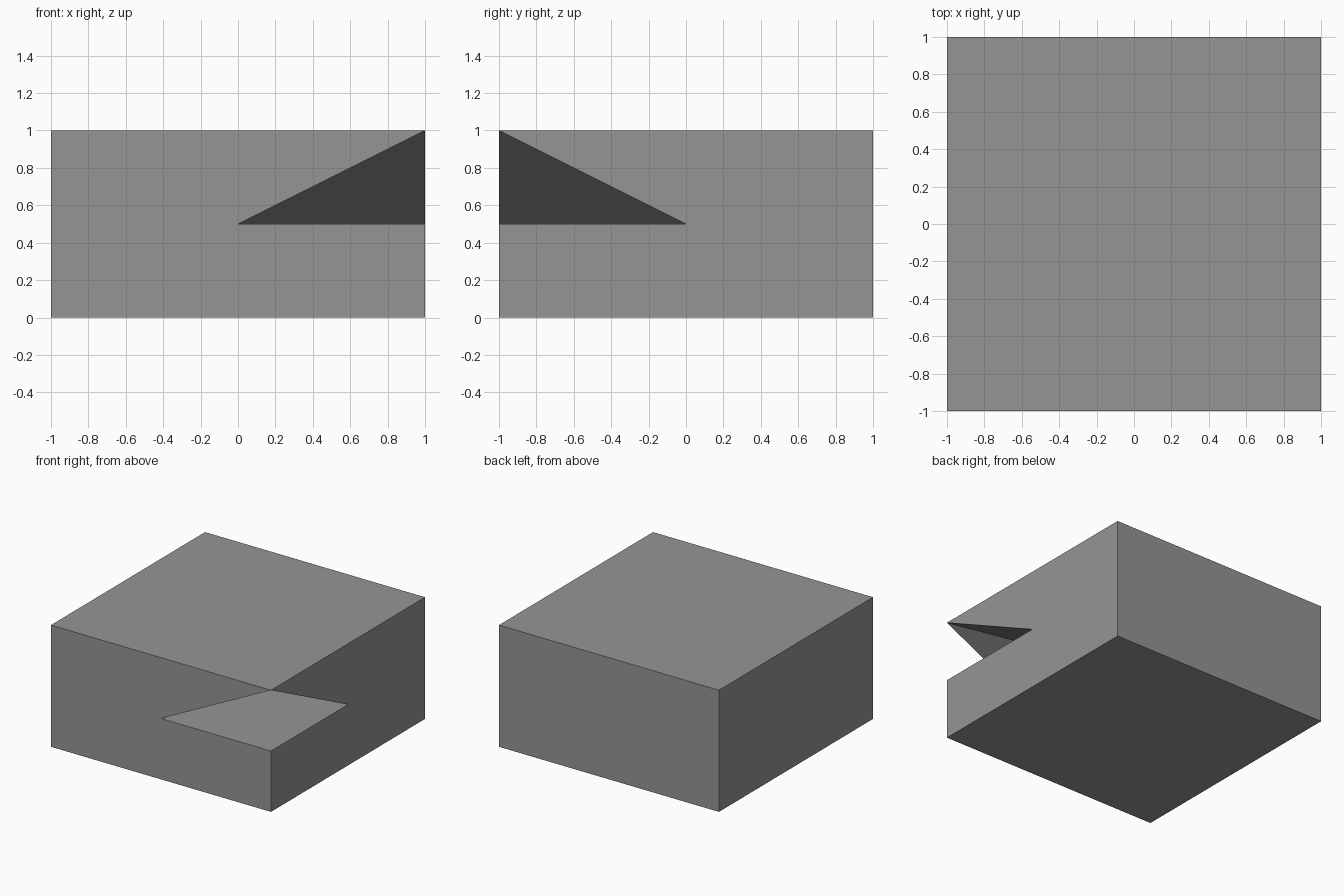
import bpy
import bmesh

if "Cube" in bpy.data.objects:
    bpy.data.objects.remove(bpy.data.objects["Cube"])

bm = bmesh.new()


def ring(points, z):
    return [bm.verts.new((x, y, z)) for x, y in points]


# Block corners, and the square shelf of the notch at half height
square = [(-1, -1), (1, -1), (1, 1), (-1, 1)]
b = ring(square, 0)
t = ring(square, 1)
corner, right, inner, left = ring([(1, -1), (1, 0), (0, 0), (0, -1)], 0.5)
apex = t[1]

faces = [
    # Plain outer faces: bottom, top, back, left
    b[::-1], t, (b[2], b[3], t[3], t[2]), (b[3], b[0], t[0], t[3]),
    # Front side around the notch opening
    (b[0], b[1], corner, left), (b[0], left, t[0]), (left, apex, t[0]),
    # Right side around the notch opening
    (b[1], b[2], right, corner), (b[2], t[2], right), (t[2], apex, right),
    # Pyramid notch: flat shelf and two overhanging slopes
    (corner, right, inner, left), (left, inner, apex), (inner, right, apex),
]
for f in faces:
    bm.faces.new(f)

# Merge the coplanar triangles' look: keep everything flat shaded
mesh = bpy.data.meshes.new("notched_block")
bm.to_mesh(mesh)
bm.free()
block = bpy.data.objects.new("notched_block", mesh)
bpy.context.collection.objects.link(block)

# Dark grey
mat = bpy.data.materials.new("dark_grey")
mat.diffuse_color = (0.3, 0.3, 0.3, 1)
mat.use_nodes = True
mat.node_tree.nodes["Principled BSDF"].inputs["Base Color"].default_value = mat.diffuse_color
mesh.materials.append(mat)
